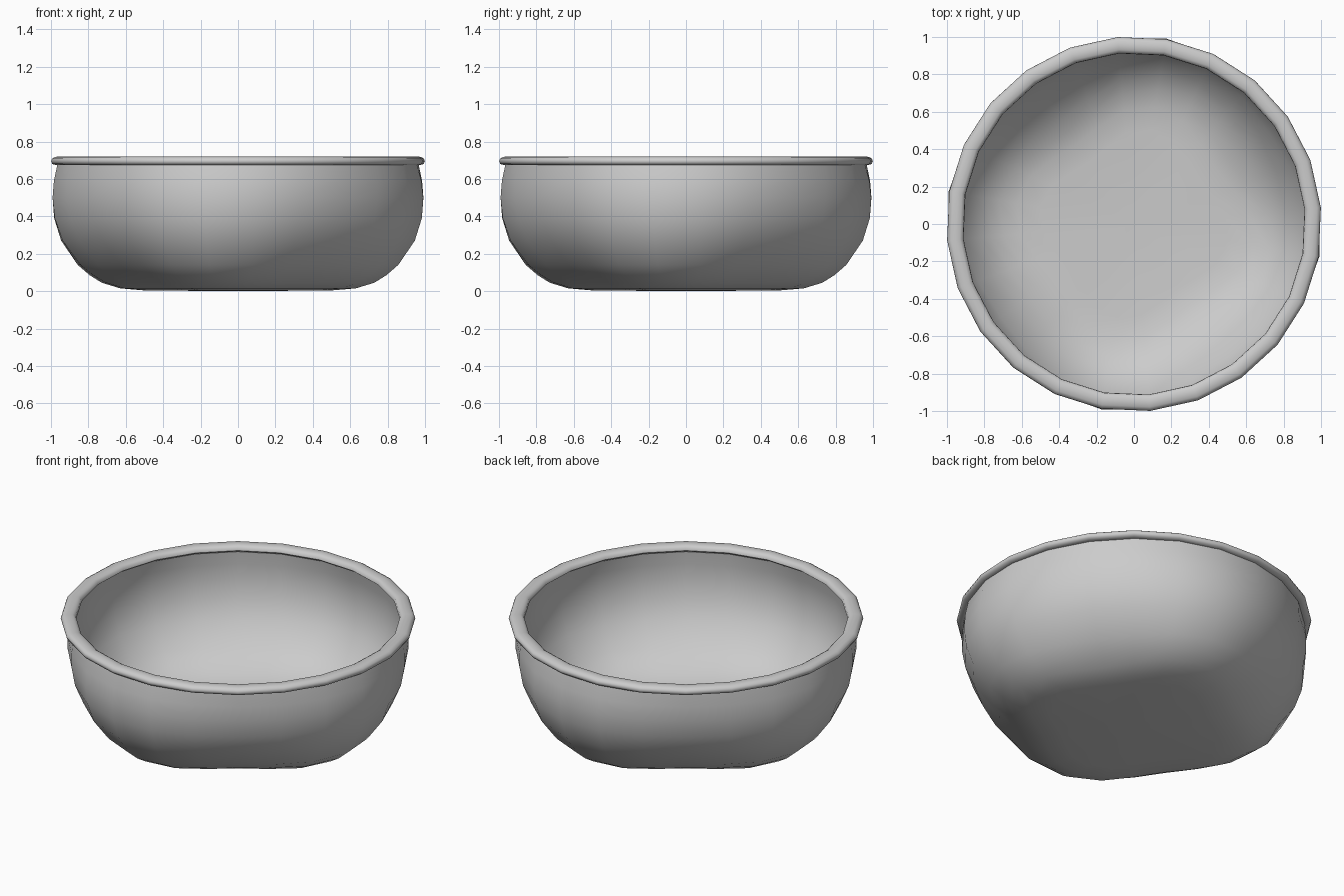
import bpy, bmesh
from math import cos, sin, pi, radians

if "Cube" in bpy.data.objects:
    bpy.data.objects.remove(bpy.data.objects["Cube"])

SIDES = 24
OFFSET = radians(5)       # turn of the whole model
CORNER = radians(-10)     # direction of one rounded corner of the bowl


def loft(name, rings_in, closed=False, angle=50):
    """Stack rings of (corner radius, flat-side radius, z); radius 0 is a pole."""
    bm = bmesh.new()
    rings = []
    for rc, rs, z in rings_in:
        if rc == 0:
            rings.append([bm.verts.new((0, 0, z))] * SIDES)
            continue
        ring = []
        for i in range(SIDES):
            t = OFFSET + 2 * pi * i / SIDES
            r = rs + (rc - rs) * (0.5 + 0.5 * cos(4 * (t - CORNER)))
            ring.append(bm.verts.new((r * cos(t), r * sin(t), z)))
        rings.append(ring)
    pairs = list(zip(rings, rings[1:]))
    if closed:
        pairs.append((rings[-1], rings[0]))
    for a, b in pairs:
        for i in range(SIDES):
            j = (i + 1) % SIDES
            bm.faces.new(list(dict.fromkeys((a[i], a[j], b[j], b[i]))))
    bmesh.ops.recalc_face_normals(bm, faces=bm.faces)
    mesh = bpy.data.meshes.new(name)
    bm.to_mesh(mesh)
    bm.free()
    ob = bpy.data.objects.new(name, mesh)
    bpy.context.collection.objects.link(ob)
    bpy.ops.object.select_all(action='DESELECT')
    ob.select_set(True)
    bpy.context.view_layer.objects.active = ob
    bpy.ops.object.shade_smooth_by_angle(angle=radians(angle))
    return ob


# Bowl: rounded-square base swelling into a round mouth, with a thin wall
outer = [(0, 0, 0), (0.51, 0.41, 0.004), (0.64, 0.53, 0.015), (0.74, 0.615, 0.045),
         (0.805, 0.69, 0.085), (0.87, 0.77, 0.14), (0.96, 0.885, 0.27),
         (0.998, 0.94, 0.39), (1.006, 0.963, 0.50), (0.995, 0.967, 0.59),
         (0.968, 0.962, 0.69)]
lift = [0.016, 0.016, 0.016, 0.014, 0.012, 0.010, 0.005, 0.002, 0, 0, 0]
inset = [0, 0, 0.004, 0.008, 0.010, 0.012, 0.015, 0.016, 0.016, 0.016, 0.016]
inner = [(max(rc - d, 0), max(rs - d, 0), z + h)
         for (rc, rs, z), h, d in zip(outer, lift, inset)]
loft("bowl_body", outer + inner[::-1])

# Rim: flattened rolled lip
lip = [(0.915, 0.69), (0.918, 0.707), (0.935, 0.718), (0.957, 0.72), (0.982, 0.718),
       (0.998, 0.708), (1.003, 0.694), (0.996, 0.679), (0.975, 0.674), (0.935, 0.674)]
loft("bowl_rim", [(r, r, z) for r, z in lip], closed=True, angle=60)
